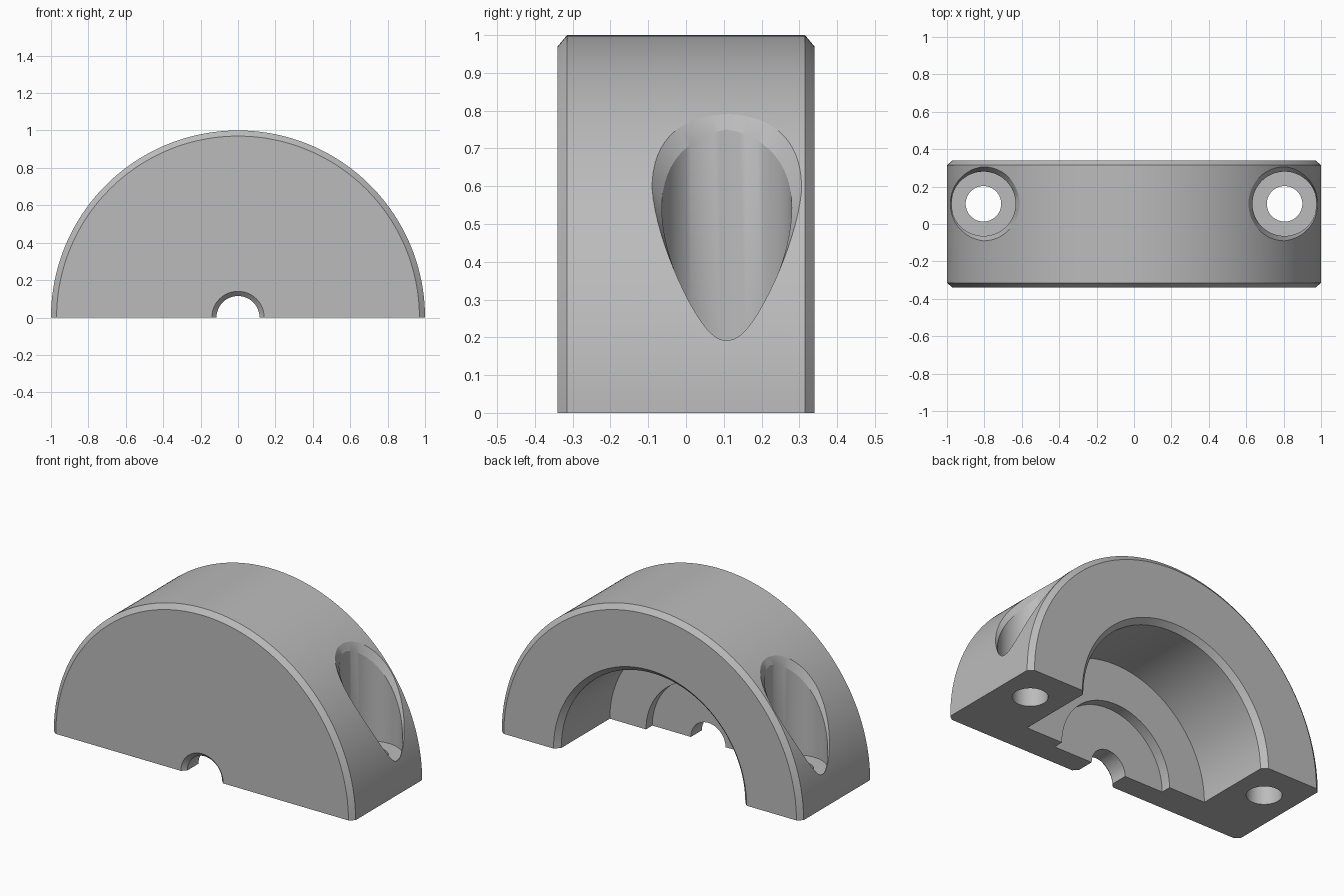
import bpy
import bmesh
from math import sin, cos, pi, sqrt, radians

cube = bpy.data.objects.get("Cube")
if cube:
    bpy.data.objects.remove(cube, do_unlink=True)

GREY = (0.5, 0.5, 0.5, 1)
steel = bpy.data.materials.new("plain grey")
steel.use_nodes = True
steel.diffuse_color = GREY
steel.node_tree.nodes["Principled BSDF"].inputs["Base Color"].default_value = GREY


def skin(name, rings, wrap):
    """Join rings of points into a closed solid; wrap closes each ring sideways."""
    bm = bmesh.new()
    rows = [[bm.verts.new(p) for p in ring] for ring in rings]
    n = len(rows[0])
    for a, b in zip(rows, rows[1:]):
        for i in range(n if wrap else n - 1):
            j = (i + 1) % n
            bm.faces.new((a[i], a[j], b[j], b[i]))
    bm.faces.new(rows[0])
    bm.faces.new(rows[-1])
    bmesh.ops.recalc_face_normals(bm, faces=bm.faces)
    mesh = bpy.data.meshes.new(name)
    bm.to_mesh(mesh)
    bm.free()
    mesh.materials.append(steel)
    obj = bpy.data.objects.new(name, mesh)
    bpy.context.collection.objects.link(obj)
    return obj


# Half housing: (radius, y) section swept half a turn around the y axis
section = [
    (0.14, -0.34), (0.97, -0.34), (1, -0.315), (1, 0.315), (0.97, 0.34),
    (0.64, 0.34), (0.61, 0.31), (0.61, -0.15), (0.37, -0.15), (0.37, -0.21),
    (0.115, -0.21), (0.115, -0.315),
]
STEPS = 128
sweep = [[(r * cos(pi * i / STEPS), y, r * sin(pi * i / STEPS)) for r, y in section]
         for i in range(STEPS + 1)]
housing = skin("half_housing", sweep, True)

# Bolt holes with counterbores whose mouths are chamfered along the curved surface
BOLT_X, BOLT_Y, FLOOR = 0.805, 0.108, 0.18
BOLT_R, BORE_R, MOUTH = 0.095, 0.172, 0.026
SIDES = 64


def bolt_cutter(side):
    rings = [[] for _ in range(6)]
    for i in range(SIDES):
        a = 2 * pi * i / SIDES
        c, s = cos(a), sin(a)

        def point(r, z):
            return (side * (BOLT_X + r * c), BOLT_Y + r * s, z)

        def surface(r):
            return sqrt(max(0, 1 - (BOLT_X + r * c) ** 2))

        grow = MOUTH * (1 - (0.8 * c if c > 0 else 0.2 * c * c))
        low = max(FLOOR + 0.005, surface(BORE_R) - 0.024 - 0.026 * abs(s))
        high = surface(BORE_R + grow)
        over = max(high, low) + 0.5 * max(0.01, high - low)
        rings[0].append(point(BOLT_R, -0.1))
        rings[1].append(point(BOLT_R, FLOOR))
        rings[2].append(point(BORE_R, FLOOR))
        rings[3].append(point(BORE_R, low))
        rings[4].append(point(BORE_R + 1.5 * grow, over))
        rings[5].append(point(BORE_R + 1.5 * grow, 1.2))
    return skin("bolt_cutter", rings, True)


bpy.context.view_layer.objects.active = housing
for side in (-1, 1):
    cutter = bolt_cutter(side)
    cutter.hide_render = True
    cut = housing.modifiers.new("bolt_hole", "BOOLEAN")
    cut.operation = "DIFFERENCE"
    cut.solver = "EXACT"
    cut.object = cutter
    bpy.ops.object.modifier_apply(modifier=cut.name)
    bpy.data.objects.remove(cutter, do_unlink=True)

# Smooth curved walls, crisp machined edges
bpy.ops.object.select_all(action="DESELECT")
housing.select_set(True)
bpy.ops.object.shade_smooth_by_angle(angle=radians(25))
